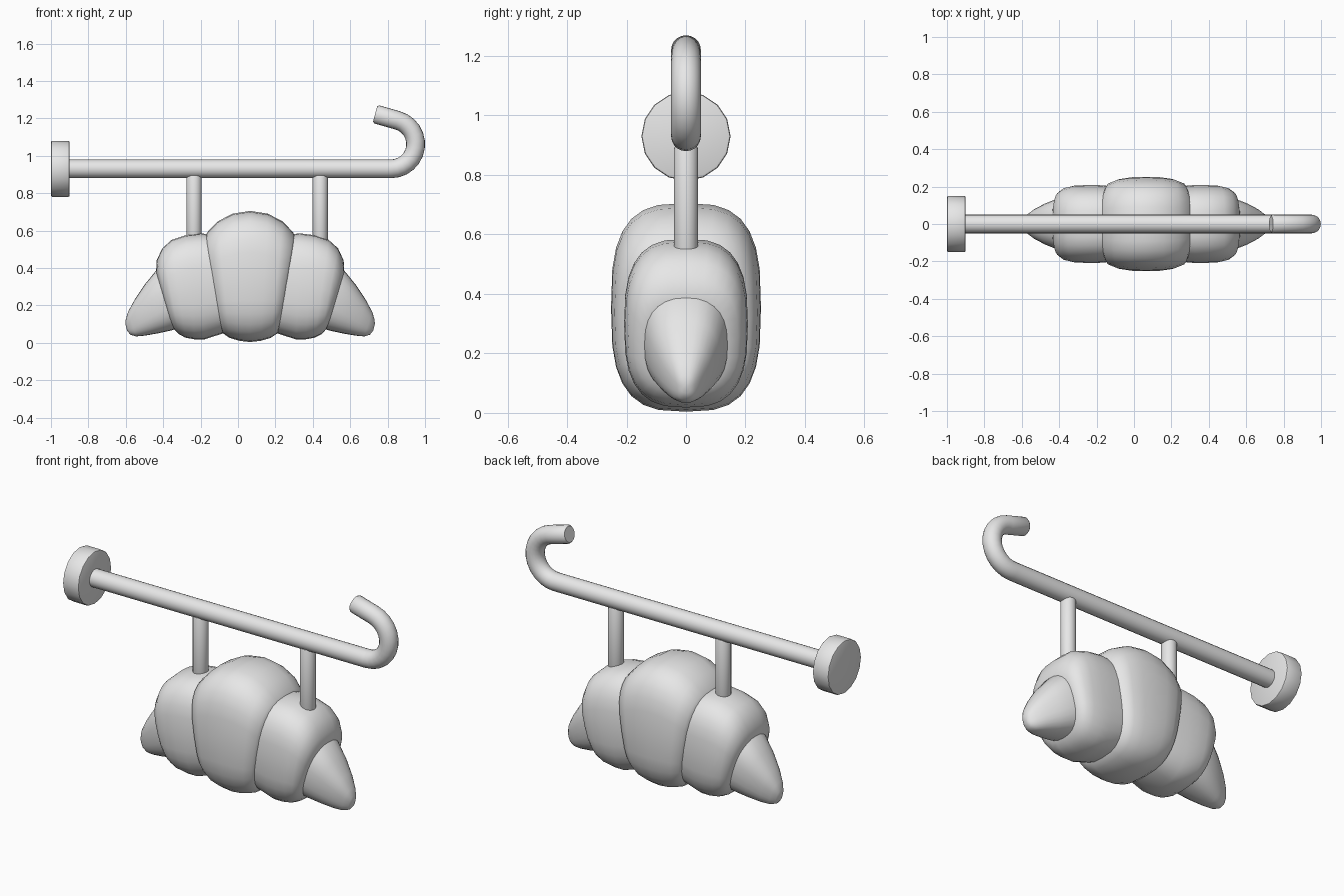
import bpy, bmesh, math
from mathutils import Matrix

cube = bpy.data.objects.get("Cube")
if cube:
    bpy.data.objects.remove(cube)

GREY = (0.8, 0.8, 0.8, 1)
mat = bpy.data.materials.new("plain grey")
mat.use_nodes = True
mat.diffuse_color = GREY
mat.node_tree.nodes["Principled BSDF"].inputs["Base Color"].default_value = GREY

MID_X = 0.065      # symmetry plane of the pastry
POLE_Z = 0.93


def finish(name, bm, angle=40):
    """Turn a bmesh into a smooth shaded object."""
    bmesh.ops.recalc_face_normals(bm, faces=bm.faces[:])
    mesh = bpy.data.meshes.new(name)
    bm.to_mesh(mesh)
    bm.free()
    mesh.materials.append(mat)
    obj = bpy.data.objects.new(name, mesh)
    bpy.context.collection.objects.link(obj)
    bpy.ops.object.select_all(action='DESELECT')
    obj.select_set(True)
    bpy.context.view_layer.objects.active = obj
    bpy.ops.object.shade_smooth_by_angle(angle=math.radians(angle))
    return obj


def skin(bm, rings):
    """Bridge a row of equal vertex rings and cap the ends."""
    n = len(rings[0])
    for a, b in zip(rings, rings[1:]):
        for i in range(n):
            j = (i + 1) % n
            bm.faces.new((a[i], a[j], b[j], b[i]))
    bm.faces.new(rings[0])
    bm.faces.new(rings[-1])


def power(v, n):
    return math.copysign(abs(v) ** (2 / n), v)


def loft(name, stations, roundness, mirror=False, sides=28):
    """Each station: top x, top z, bottom x, bottom z, half width."""
    bm = bmesh.new()
    rings = []
    for tx, tz, bx, bz, w in stations:
        ring = []
        for i in range(sides):
            a = math.tau * i / sides
            t = 0.5 + 0.5 * power(math.cos(a), roundness)
            x = bx + (tx - bx) * t
            if mirror:
                x = 2 * MID_X - x
            ring.append(bm.verts.new((x, w * power(math.sin(a), roundness), bz + (tz - bz) * t)))
        rings.append(ring)
    skin(bm, rings)
    return finish(name, bm, 60)


def cylinder(name, radius, length, location, axis, sides, bevel):
    bm = bmesh.new()
    bmesh.ops.create_cone(bm, cap_ends=True, segments=sides, radius1=radius,
                          radius2=radius, depth=length)
    rims = [e for e in bm.edges if abs(e.verts[0].co.z - e.verts[1].co.z) < 1e-4]
    bmesh.ops.bevel(bm, geom=rims, offset=bevel, segments=2, profile=0.5, affect='EDGES')
    if axis == 'X':
        bmesh.ops.rotate(bm, verts=bm.verts[:], matrix=Matrix.Rotation(math.pi / 2, 3, 'Y'))
    bmesh.ops.translate(bm, verts=bm.verts[:], vec=location)
    return finish(name, bm)


# Pastry: fat centre roll, two shoulder rolls, two tapering horns
half = [(-0.18, 0.555, -0.09, 0.065, 0.185),
        (-0.165, 0.59, -0.08, 0.05, 0.22),
        (-0.11, 0.648, -0.045, 0.026, 0.24),
        (-0.03, 0.69, 0.01, 0.01, 0.25),
        (MID_X, 0.705, MID_X, 0.004, 0.252)]
other = [(2 * MID_X - a, b, 2 * MID_X - c, d, w) for a, b, c, d, w in half[-2::-1]]
loft("pastry_centre", half + other, 3)

shoulder = [(-0.438, 0.38, -0.35, 0.085, 0.14),
            (-0.435, 0.44, -0.335, 0.065, 0.175),
            (-0.405, 0.505, -0.315, 0.045, 0.195),
            (-0.355, 0.55, -0.28, 0.027, 0.205),
            (-0.28, 0.575, -0.23, 0.018, 0.208),
            (-0.2, 0.585, -0.18, 0.018, 0.208),
            (-0.12, 0.575, -0.08, 0.05, 0.2)]
horn = [(-0.4, 0.41, -0.31, 0.08, 0.145),
        (-0.435, 0.39, -0.36, 0.065, 0.139),
        (-0.5, 0.31, -0.43, 0.05, 0.112),
        (-0.553, 0.23, -0.5, 0.038, 0.08),
        (-0.588, 0.165, -0.545, 0.034, 0.05),
        (-0.6, 0.125, -0.575, 0.043, 0.03),
        (-0.602, 0.1, -0.593, 0.065, 0.013)]
for side, flip in (("right", False), ("left", True)):
    loft(side + "_shoulder", shoulder, 2.8, flip)
    loft(side + "_horn", horn, 2.5, flip)

# Hooked pole: straight run, arc, short straight end
centre_x, bend = 0.818, 0.132
path = [(-0.92, POLE_Z, 0)]
for k in range(13):
    a = math.radians(-90 + 165 * k / 12)
    path.append((centre_x + bend * math.cos(a), POLE_Z + bend + bend * math.sin(a), a + math.pi / 2))
end = math.radians(165)
path.append((0.742, 1.221, end))
path.append((0.733, 1.223, end))
bm = bmesh.new()
rings = []
for k, (x, z, heading) in enumerate(path):
    r = 0.043 if k == len(path) - 1 else 0.05
    rings.append([bm.verts.new((x - r * math.cos(t) * math.sin(heading), r * math.sin(t),
                                z + r * math.cos(t) * math.cos(heading)))
                  for t in (math.tau * i / 20 for i in range(20))])
skin(bm, rings)
finish("hooked_pole", bm)

# Wall disc and hanging posts
cylinder("wall_disc", 0.15, 0.1, (-0.95, 0, POLE_Z), 'X', 16, 0.008)
for side, x in (("right", -0.235), ("left", 0.44)):
    cylinder(side + "_post", 0.041, 0.4, (x, 0, 0.697), 'Z', 20, 0.01)
